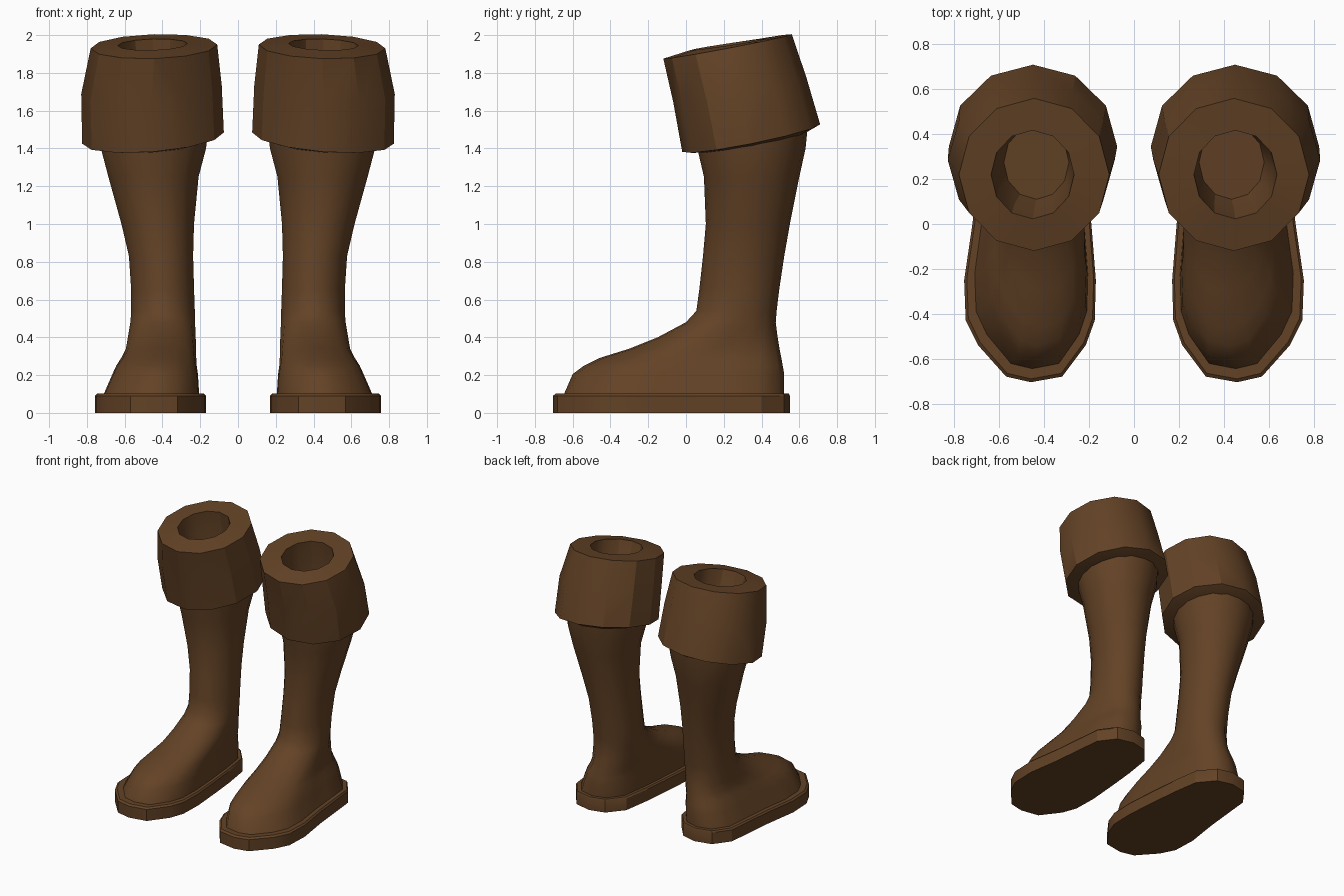
import bpy, bmesh, math

if "Cube" in bpy.data.objects:
    bpy.data.objects.remove(bpy.data.objects["Cube"])

leather = bpy.data.materials.new("brown_leather")
leather.diffuse_color = (0.125, 0.055, 0.019, 1)
leather.use_nodes = True
leather.node_tree.nodes["Principled BSDF"].inputs["Base Color"].default_value = leather.diffuse_color


def loft(name, rings, smooth_angle):
    """Skin a list of rings, cap both ends, and mirror into a pair."""
    bm = bmesh.new()
    loops = [[bm.verts.new(p) for p in ring] for ring in rings]
    for a, b in zip(loops, loops[1:]):
        for i in range(len(a)):
            j = (i + 1) % len(a)
            bm.faces.new((a[i], a[j], b[j], b[i]))
    bm.faces.new(loops[0][::-1])
    bm.faces.new(loops[-1])
    bmesh.ops.recalc_face_normals(bm, faces=bm.faces)
    mesh = bpy.data.meshes.new(name)
    bm.to_mesh(mesh)
    bm.free()
    mesh.materials.append(leather)
    obj = bpy.data.objects.new(name, mesh)
    bpy.context.collection.objects.link(obj)
    bpy.ops.object.select_all(action='DESELECT')
    obj.select_set(True)
    bpy.context.view_layer.objects.active = obj
    bpy.ops.object.shade_smooth_by_angle(angle=math.radians(smooth_angle))
    obj.modifiers.new("pair", 'MIRROR').use_mirror_merge = False
    return obj


# Footprint of one boot, anticlockwise from the toe
footprint = [(.46, -.705), (.57, -.68), (.695, -.54), (.75, -.43), (.757, -.25),
             (.72, 0), (.70, .2), (.68, .40), (.59, .52), (.46, .55),
             (.34, .52), (.24, .40), (.21, .2), (.19, 0), (.17, -.25),
             (.175, -.43), (.215, -.54), (.32, -.68)]
unit = [((x - .4635) / .2935, (y + .0775) / .6275) for x, y in footprint]


def section(z, x0, x1, y0, y1, foot):
    """Ring in a box, blended from an oval (foot 0) to the footprint (foot 1)."""
    ring = []
    for i, (u, v) in enumerate(unit):
        a = 2 * math.pi * i / len(unit) - math.pi / 2
        s = u * foot + math.cos(a) * (1 - foot)
        t = v * foot + math.sin(a) * (1 - foot)
        ring.append(((x0 + x1) / 2 + s * (x1 - x0) / 2,
                     (y0 + y1) / 2 + t * (y1 - y0) / 2, z))
    return ring


# Sole
loft("sole", [section(0, .17, .757, -.705, .55, 1),
              section(.09, .17, .757, -.705, .55, 1),
              section(.102, .18, .745, -.69, .545, 1)], 30)

# Foot and leg: height, inner x, outer x, front y, back y, footprint blend
body = [(.09, .205, .715, -.65, .52, 1), (.205, .212, .665, -.60, .52, .95),
        (.25, .218, .645, -.54, .512, .85), (.29, .22, .62, -.46, .505, .65),
        (.34, .22, .595, -.30, .495, .45), (.40, .222, .585, -.15, .485, .25),
        (.48, .225, .572, 0, .475, .1), (.54, .226, .568, .055, .48, 0),
        (.65, .23, .568, .07, .493, 0), (.83, .235, .58, .09, .52, 0),
        (1.0, .23, .62, .105, .55, 0), (1.25, .205, .69, .095, .60, 0),
        (1.4, .165, .73, .06, .633, 0), (1.52, .15, .74, .05, .645, 0)]
loft("boot_leg", [section(*row) for row in body], 60)


def tilted(cx, cy, cz, rx, ry, slope_x, slope_y):
    ring = []
    for i in range(12):
        a = math.tau * i / 12 + math.pi / 2
        dx, dy = rx * math.cos(a), ry * math.sin(a)
        ring.append((cx + dx, cy + dy, cz + slope_x * dx + slope_y * dy))
    return ring


# Cuff: underside, outer wall, rim, then the opening down to its floor
cuff = [(.45, .35, 1.43, .27, .28, -.06, .18),
        (.45, .345, 1.455, .375, .365, -.08, .2),
        (.458, .285, 1.71, .372, .352, -.06, .19),
        (.445, .22, 1.94, .335, .34, -.03, .19),
        (.452, .22, 1.95, .185, .197, -.03, .15),
        (.445, .25, 1.82, .175, .185, -.03, .15),
        (.435, .275, 1.70, .145, .165, -.03, .1)]
loft("cuff", [tilted(*row) for row in cuff], 30)
